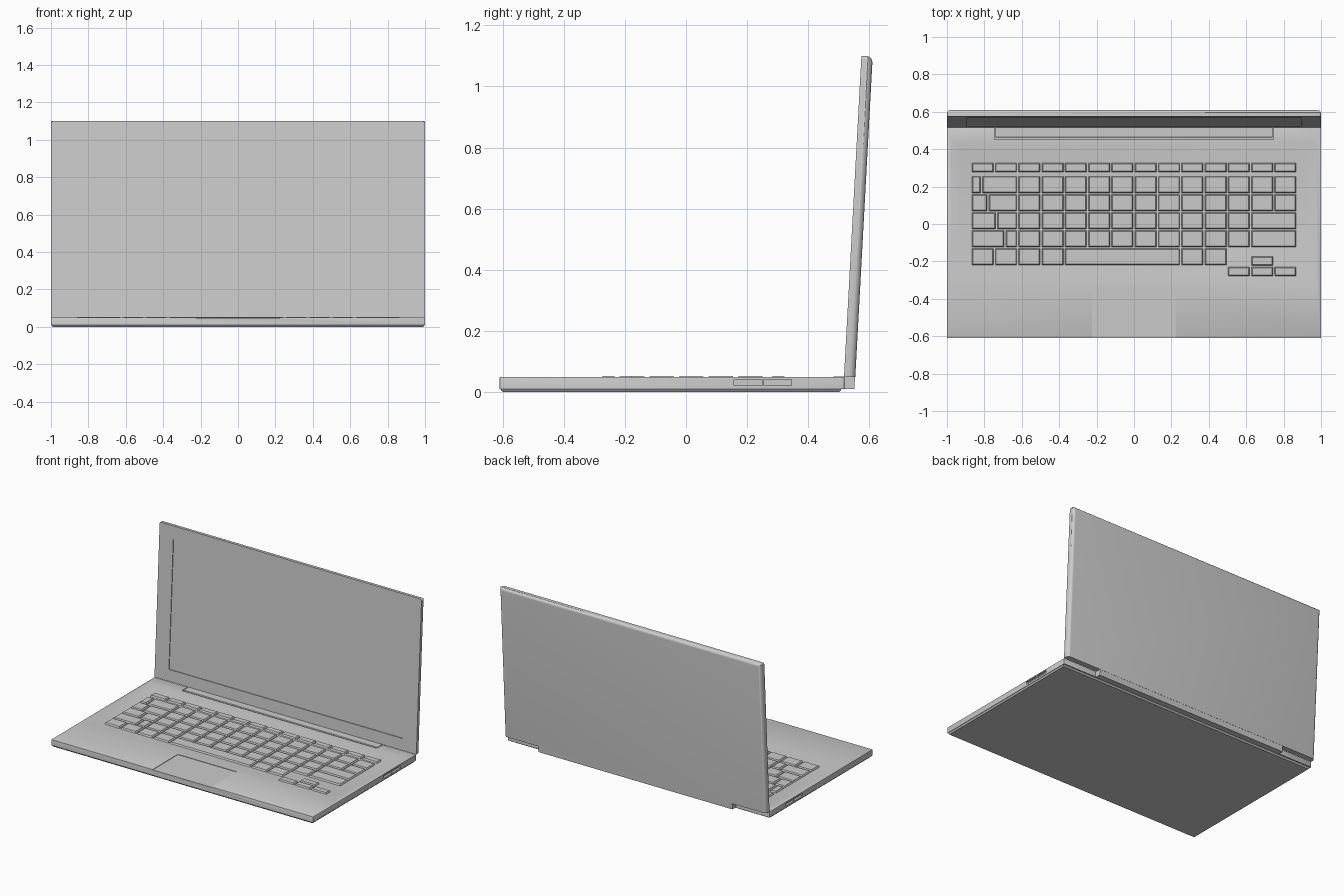
import bpy, bmesh
from math import radians

if "Cube" in bpy.data.objects:
    bpy.data.objects.remove(bpy.data.objects["Cube"])


def make(name, bm):
    bmesh.ops.recalc_face_normals(bm, faces=bm.faces)
    me = bpy.data.meshes.new(name)
    bm.to_mesh(me)
    bm.free()
    ob = bpy.data.objects.new(name, me)
    bpy.context.collection.objects.link(ob)
    return ob


def add_prism(bm, x0, x1, prof):
    """Extrude a (y, z) profile from x0 to x1."""
    a = [bm.verts.new((x0, y, z)) for y, z in prof]
    b = [bm.verts.new((x1, y, z)) for y, z in prof]
    bm.faces.new(a)
    bm.faces.new(b[::-1])
    for i in range(len(prof)):
        j = (i + 1) % len(prof)
        bm.faces.new((a[i], b[i], b[j], a[j]))


def add_frustum(bm, x0, x1, y0, y1, z0, z1, bottom=0.0, top=0.0):
    """Box whose bottom or top rectangle is drawn in."""
    rings = []
    for z, d in ((z0, bottom), (z1, top)):
        rings.append([bm.verts.new(p) for p in ((x0 + d, y0 + d, z), (x1 - d, y0 + d, z),
                                                (x1 - d, y1 - d, z), (x0 + d, y1 - d, z))])
    a, b = rings
    bm.faces.new(a[::-1])
    bm.faces.new(b)
    for i in range(4):
        j = (i + 1) % 4
        bm.faces.new((a[i], a[j], b[j], b[i]))


def block(name, *args, **kw):
    bm = bmesh.new()
    add_frustum(bm, *args, **kw)
    return make(name, bm)


def activate(ob):
    bpy.ops.object.select_all(action='DESELECT')
    ob.select_set(True)
    bpy.context.view_layer.objects.active = ob


def cut(ob, cutter):
    cutter.hide_render = True
    m = ob.modifiers.new("cut", 'BOOLEAN')
    m.operation, m.solver, m.object = 'DIFFERENCE', 'EXACT', cutter
    activate(ob)
    bpy.ops.object.modifier_apply(modifier=m.name)
    bpy.data.objects.remove(cutter)


# Base body with slightly softened edges
bm = bmesh.new()
add_frustum(bm, -1, 1, -0.61, 0.518, 0.01, 0.05)
edges = [e for e in bm.edges if all(v.co.z > 0.04 for v in e.verts)
         or abs(e.verts[0].co.z - e.verts[1].co.z) > 0.02]
bmesh.ops.bevel(bm, geom=edges, offset=0.003, segments=2, affect='EDGES', profile=0.5)
base = make("base_body", bm)

# Keyboard basin, trackpad recess, hinge notch and side ports
cut(base, block("basin_cutter", -0.985, 0.985, -0.325, 0.446, 0.042, 0.0515, bottom=0.055))
cut(base, block("trackpad_cutter", -0.225, 0.225, -0.7, -0.335, 0.047, 0.07))
cut(base, block("hinge_cutter", -0.745, 0.745, 0.452, 0.6, 0.014, 0.08))
for s in (-1, 1):
    for y0, y1 in ((0.157, 0.249), (0.254, 0.345)):
        cut(base, block("port_cutter", min(s * 0.985, s * 1.1), max(s * 0.985, s * 1.1),
                        y0, y1, 0.022, 0.041))

# Bottom plate
block("bottom_plate", -0.998, 0.998, -0.608, 0.51, 0.0, 0.0105, bottom=0.008)

# Keys: one list of column edges per row
U = 0.1245
col = [-0.871 + U * i for i in range(15)]
rows = [
    (0.278, 0.327, col),
    (0.166, 0.256, [col[0], -0.815] + col[2:]),
    (0.069, 0.159, [col[0], -0.78] + col[2:]),
    (-0.027, 0.062, [col[0], -0.735] + col[2:13] + [col[14]]),
    (-0.124, -0.035, [col[0], -0.69] + col[2:13] + [col[14]]),
    (-0.22, -0.131, col[:5] + col[9:12]),
    (-0.279, -0.229, col[11:15]),
    (-0.222, -0.172, col[12:14]),
]
bm = bmesh.new()
for y0, y1, xs in rows:
    for a, b in zip(xs, xs[1:]):
        g = 0.004
        add_frustum(bm, a + g, b - g, y0, y1, 0.04, 0.0525, top=0.006)
make("keys", bm)

# Lid: leaning slab, rounded on its back rim
LEAN = 0.057 / 1.05


def front_y(z):
    return 0.517 + (z - 0.05) * LEAN


bm = bmesh.new()
add_prism(bm, -1, 1, [(front_y(0.05), 0.05), (front_y(1.1), 1.1),
                      (front_y(1.1) + 0.037, 1.1), (front_y(0.05) + 0.037, 0.05)])


def is_back(v):
    return v.co.y - front_y(v.co.z) > 0.02


rim = [e for e in bm.edges if all(is_back(v) for v in e.verts)
       and max(v.co.z for v in e.verts) > 1]
bmesh.ops.bevel(bm, geom=rim, offset=0.022, segments=5, affect='EDGES', profile=0.5)
corner = [e for e in bm.edges if all(v.co.z > 1.07 and abs(v.co.x) > 0.97 for v in e.verts)
          and abs(e.verts[0].co.y - e.verts[1].co.y) > 0.01]
bmesh.ops.bevel(bm, geom=corner, offset=0.012, segments=3, affect='EDGES', profile=0.5)
lid = make("lid", bm)

# Screen recess in the lid front
bm = bmesh.new()
z0, z1, d = 0.13, 1.02, 0.005
add_prism(bm, -0.893, 0.893, [(front_y(z0) - 0.05, z0), (front_y(z1) - 0.05, z1),
                              (front_y(z1) + d, z1), (front_y(z0) + d, z0)])
cut(lid, make("screen_cutter", bm))

# Hinge bar: lower middle of the lid, reaching into the base notch
bm = bmesh.new()
add_prism(bm, -0.74, 0.74, [(0.462, 0.046), (0.466, 0.05), (0.553, 0.051),
                            (0.551, 0.01), (0.518, 0.01), (0.475, 0.018), (0.462, 0.03)])
make("hinge_bar", bm)

# Smooth the rounded edges
for ob in (base, lid):
    activate(ob)
    bpy.ops.object.shade_smooth_by_angle(angle=radians(35))
